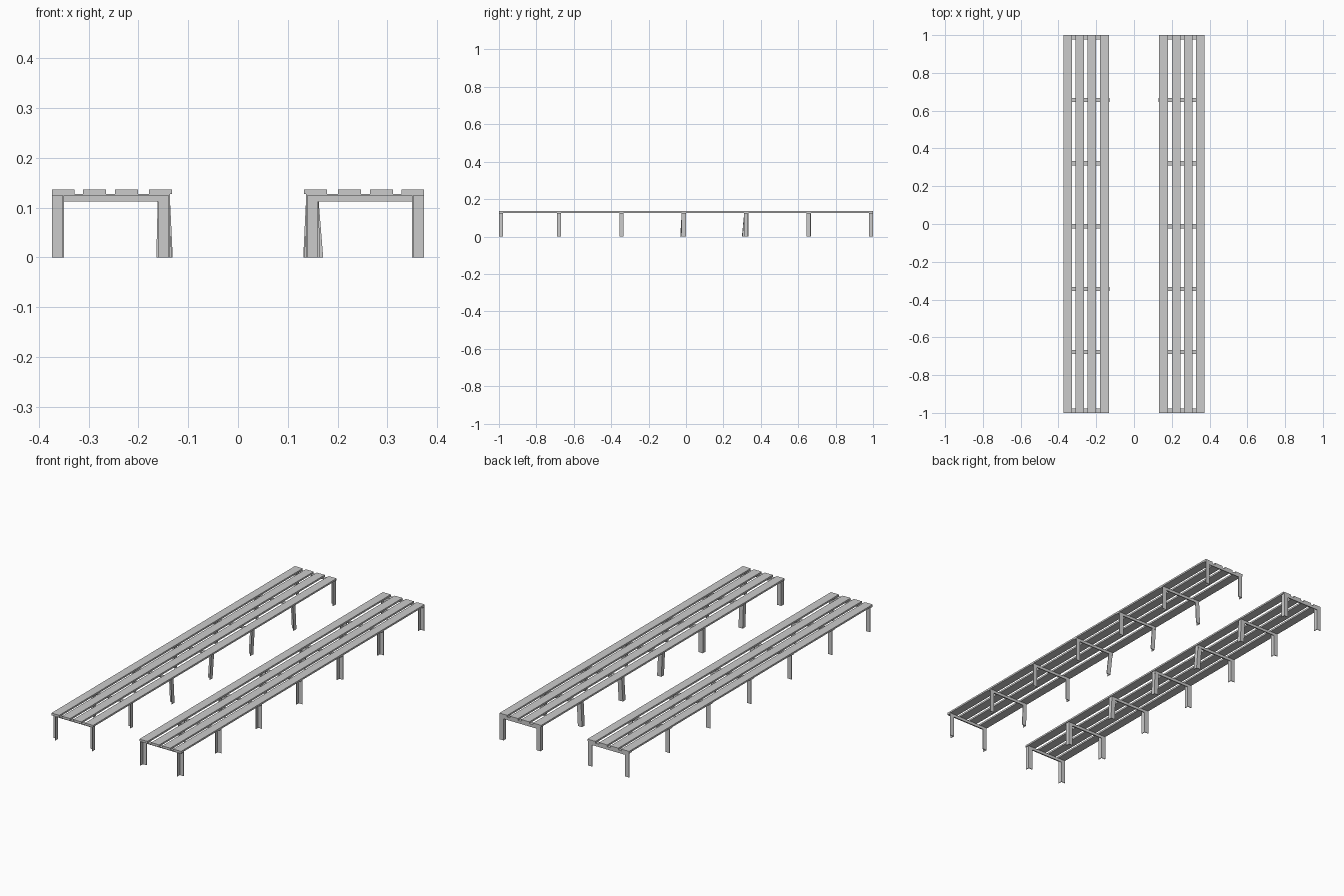
import bpy, bmesh

if "Cube" in bpy.data.objects:
    bpy.data.objects.remove(bpy.data.objects["Cube"])

FRAMES = [-0.989, -0.678, -0.345, -0.012, 0.322, 0.656, 0.989]
SLATS = [(0.133, 0.179), (0.201, 0.247), (0.265, 0.311), (0.328, 0.373)]
# small foot offsets (x outward, y) of hand-set inner legs, per frame
LEAN = {-1: [(0, 0), (0, 0), (-0.006, 0), (0.003, -0.008), (0, -0.012), (-0.006, 0), (0, 0)],
        1: [(0, 0), (0.004, 0), (0, 0), (0.01, -0.006), (0, -0.01), (-0.006, 0), (0, 0)]}
W = 0.022   # angle-iron flange width
T = 0.003   # angle-iron thickness


def make(name, bm):
    bmesh.ops.recalc_face_normals(bm, faces=bm.faces)
    me = bpy.data.meshes.new(name)
    bm.to_mesh(me)
    bm.free()
    ob = bpy.data.objects.new(name, me)
    bpy.context.collection.objects.link(ob)
    return ob


def prism(name, start, end):
    """Solid between two matching outlines."""
    bm = bmesh.new()
    a = [bm.verts.new(p) for p in start]
    b = [bm.verts.new(p) for p in end]
    bm.faces.new(a)
    bm.faces.new(b[::-1])
    n = len(a)
    for i in range(n):
        bm.faces.new((a[i], b[i], b[(i + 1) % n], a[(i + 1) % n]))
    return make(name, bm)


def angle_profile(w, h):
    """L outline with its corner at the origin, opening to +u and -v."""
    return [(0, 0), (w, 0), (w, -T), (T, -T), (T, -h), (0, -h)]


def leg(name, side, x, y, lean=(0, 0)):
    # flanges face the inner side and the back
    prof = [(x + u, y + W / 2 + v) for u, v in angle_profile(0.024, W)]
    top = [(side * px, py, 0.125) for px, py in prof]
    foot = [(side * (px + lean[0]), py + lean[1], 0) for px, py in prof]
    prism(name, foot, top)


def crossbar(name, side, y):
    # top flange under the slats, upright flange at the back
    prof = [(y + W / 2 - u, 0.127 + v) for u, v in angle_profile(W, 0.015)]
    prism(name, [(side * 0.137, py, pz) for py, pz in prof],
          [(side * 0.373, py, pz) for py, pz in prof])


for side, label in ((-1, "left"), (1, "right")):
    # seat slats
    for i, (x0, x1) in enumerate(SLATS):
        outline = [(x0, 0.127), (x1, 0.127), (x1, 0.136), (x0, 0.136)]
        prism(f"{label}_seat_slat_{i + 1}",
              [(side * x, -1, z) for x, z in outline],
              [(side * x, 1, z) for x, z in outline])
    # angle-iron frames
    for i, y in enumerate(FRAMES):
        crossbar(f"{label}_crossbar_{i + 1}", side, y)
        leg(f"{label}_inner_leg_{i + 1}", side, 0.137, y, LEAN[side][i])
        leg(f"{label}_outer_leg_{i + 1}", side, 0.349, y)
